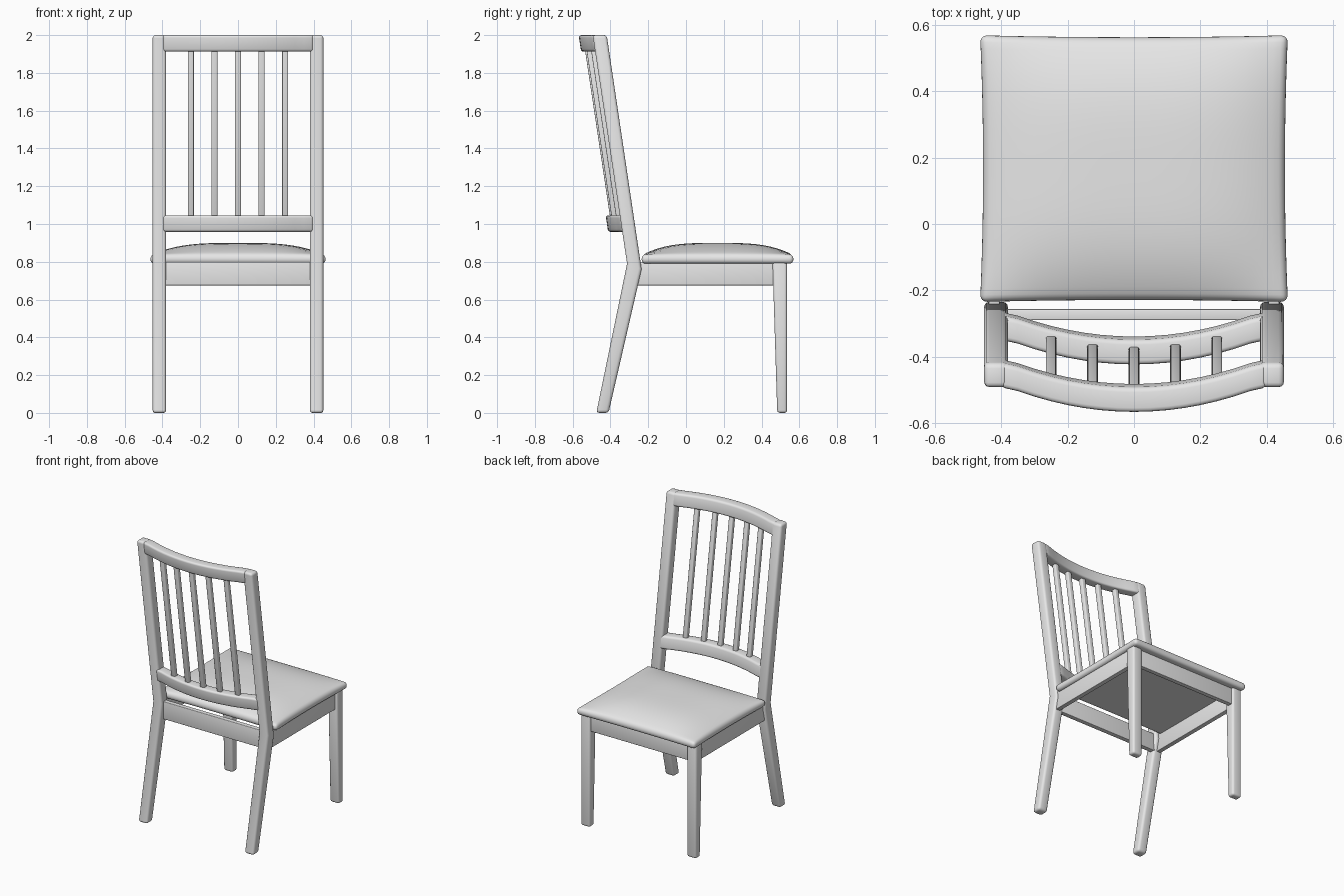
import bpy
import bmesh
from mathutils import Vector
from math import radians

cube = bpy.data.objects.get("Cube")
if cube:
    bpy.data.objects.remove(cube, do_unlink=True)

grey = bpy.data.materials.new("light_grey")
grey.use_nodes = True
grey.diffuse_color = (0.8, 0.8, 0.8, 1)
grey.node_tree.nodes["Principled BSDF"].inputs["Base Color"].default_value = grey.diffuse_color


def finish(name, bm, bevel=0.0, segments=3):
    """Turn a bmesh into a smooth-shaded object with rounded edges."""
    bmesh.ops.recalc_face_normals(bm, faces=bm.faces)
    mesh = bpy.data.meshes.new(name)
    bm.to_mesh(mesh)
    bm.free()
    mesh.materials.append(grey)
    obj = bpy.data.objects.new(name, mesh)
    bpy.context.collection.objects.link(obj)
    bpy.context.view_layer.objects.active = obj
    obj.select_set(True)
    if bevel:
        mod = obj.modifiers.new("rounded_edges", "BEVEL")
        mod.width = bevel
        mod.segments = segments
        mod.limit_method = "ANGLE"
        mod.angle_limit = radians(40)
        bpy.ops.object.modifier_apply(modifier=mod.name)
    bpy.ops.object.shade_smooth_by_angle(angle=radians(40))
    obj.select_set(False)
    return obj


def loft(name, sections, bevel):
    """Skin a run of equal point loops and cap both ends."""
    bm = bmesh.new()
    loops = [[bm.verts.new(p) for p in s] for s in sections]
    n = len(loops[0])
    for a, b in zip(loops, loops[1:]):
        for i in range(n):
            j = (i + 1) % n
            bm.faces.new((a[i], a[j], b[j], b[i]))
    bm.faces.new(loops[0])
    bm.faces.new(loops[-1])
    return finish(name, bm, bevel)


def rect(x0, x1, y0, y1, z):
    return [(x0, y0, z), (x1, y0, z), (x1, y1, z), (x0, y1, z)]


def box(name, x0, x1, y0, y1, z0, z1, bevel=0.004):
    return loft(name, [rect(x0, x1, y0, y1, z0), rect(x0, x1, y0, y1, z1)], bevel)


def back_front(z):
    """Front plane of the raked chair back."""
    return -0.235 - 0.15 * (z - 0.77)


def bow(x):
    """Backward curve of the rails."""
    return 0.074 * max(0, 1 - (x / 0.38) ** 2)


# Legs: bent rear posts and tapered front legs
for side, s in (("left", 1), ("right", -1)):
    x0, x1 = sorted((0.38 * s, 0.452 * s))
    loft(side + "_rear_post", [
        rect(x0, x1, -0.475, -0.41, 0),
        [(x0, -0.312, 0.79), (x1, -0.312, 0.79), (x1, -0.235, 0.76), (x0, -0.235, 0.76)],
        rect(x0, x1, -0.494, back_front(2), 2)], 0.016)
    loft(side + "_front_leg", [
        rect(x0, x1, 0.483, 0.535, 0),
        rect(x0, x1, 0.458, 0.535, 0.8)], 0.014)
    xa, xb = sorted((0.405 * s, 0.438 * s))
    box(side + "_apron", xa, xb, -0.26, 0.48, 0.675, 0.8)

# Aprons across the front and rear
box("front_apron", -0.4, 0.4, 0.488, 0.52, 0.675, 0.8)
box("rear_apron", -0.4, 0.4, -0.29, -0.257, 0.675, 0.8)


# Bowed rails of the back
def rail(name, z0, z1):
    sections = []
    for i in range(17):
        x = -0.4 + 0.05 * i
        b = bow(x)
        f0, f1 = back_front(z0) - b, back_front(z1) - b
        sections.append([(x, f0, z0), (x, f1, z1), (x, f1 - 0.075, z1), (x, f0 - 0.075, z0)])
    return loft(name, sections, 0.014)


rail("top_rail", 1.912, 2.0)
rail("lower_back_rail", 0.958, 1.046)

# Slats between the rails
for i in range(5):
    x = (i - 2) * 0.125
    sections = []
    for z in (1.0, 1.95):
        y = back_front(z) - bow(x) - 0.037
        sections.append(rect(x - 0.016, x + 0.016, y - 0.016, y + 0.016, z))
    loft("back_slat_" + str(i + 1), sections, 0.006)

# Cushioned seat: domed top, pinched outline, rounded rim
bm = bmesh.new()
bmesh.ops.create_grid(bm, x_segments=22, y_segments=20, size=1)
top = list(bm.verts)
ext = bmesh.ops.extrude_face_region(bm, geom=list(bm.faces), use_keep_orig=True)
raised = {v for v in ext["geom"] if isinstance(v, bmesh.types.BMVert)}
for v in bm.verts:
    u, w = v.co.x, v.co.y
    dome = (1 - abs(u) ** 3.3) * (1 - abs(w) ** 3.3)
    x = u * (0.455 + 0.009 * w * w)
    y = 0.167 + w * (0.396 + 0.006 * u * u)
    v.co = Vector((x, y, 0.838 + 0.062 * dome if v in raised else 0.79))
finish("seat_cushion", bm, 0.021, 4)
